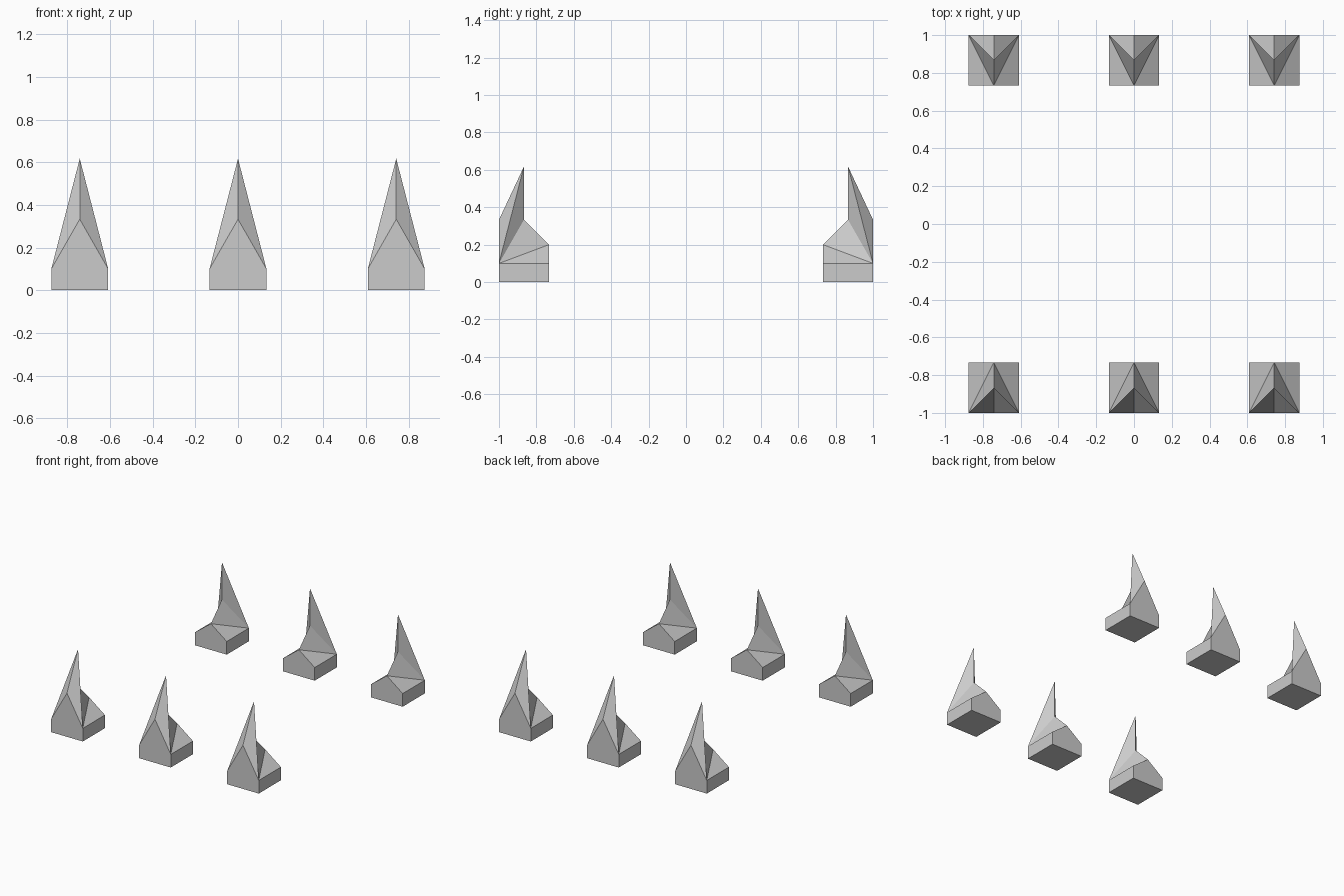
import bpy
import bmesh
from math import pi

if "Cube" in bpy.data.objects:
    bpy.data.objects.remove(bpy.data.objects["Cube"])

HALF = 0.1333      # half width of the square base
SHOULDER = 0.10    # height of the straight side walls
SPACING = 0.742    # distance between pieces along x
ROW_Y = 1 - HALF   # distance of each row from the centre


def spike_mesh():
    bm = bmesh.new()
    # Ridge on the centre plane: outer face, tip, notch, inner face
    outer, tip, notch, inner = [bm.verts.new((0, y, z)) for y, z in
                                ((-HALF, 0.333), (0, 0.617), (0, 0.333), (HALF, 0.20))]
    # Base and shoulder corners for each side, outer then inner
    corners = {s: [bm.verts.new((s * HALF, y, z))
                   for y in (-HALF, HALF) for z in (0, SHOULDER)] for s in (-1, 1)}
    for ob, ot, ib, it in corners.values():
        for face in ((ob, ib, it, ot), (ot, tip, outer), (ot, notch, tip),
                     (ot, inner, notch), (ot, it, inner)):
            bm.faces.new(face)
    (lob, lot, lib, lit), (rob, rot, rib, rit) = corners[-1], corners[1]
    # Pointed outer and inner walls, and the bottom
    bm.faces.new((lob, rob, rot, outer, lot))
    bm.faces.new((rib, lib, lit, inner, rit))
    bm.faces.new((lob, lib, rib, rob))
    bmesh.ops.recalc_face_normals(bm, faces=bm.faces[:])
    mesh = bpy.data.meshes.new("wall_spike")
    bm.to_mesh(mesh)
    bm.free()
    return mesh


# Two rows of three, with the back row turned to face outward
mesh = spike_mesh()
for row, side, turn in (("front", -1, 0), ("back", 1, pi)):
    for name, i in (("left", -1), ("middle", 0), ("right", 1)):
        spike = bpy.data.objects.new(f"{row}_{name}_spike", mesh)
        spike.location = (i * SPACING, side * ROW_Y, 0)
        spike.rotation_euler.z = turn
        bpy.context.collection.objects.link(spike)
